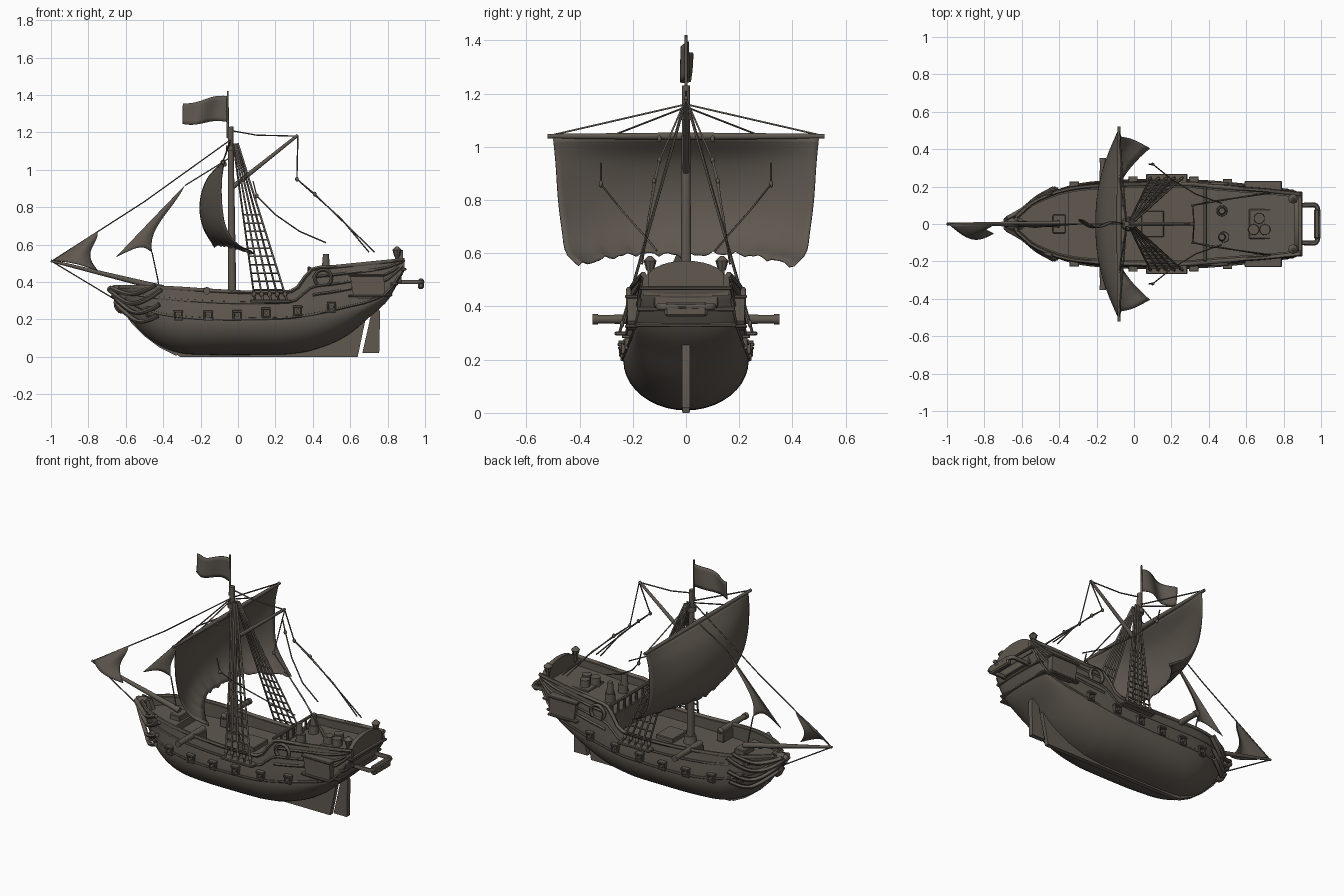
import bpy, bmesh, math
from mathutils import Vector, Matrix

if "Cube" in bpy.data.objects:
    bpy.data.objects.remove(bpy.data.objects["Cube"])

mat = bpy.data.materials.new("weathered_dark_wood")
mat.diffuse_color = (0.115, 0.098, 0.080, 1)
mat.use_nodes = True
mat.node_tree.nodes["Principled BSDF"].inputs["Base Color"].default_value = mat.diffuse_color
SIDES = (1, -1)


def finish(o, angle=35):
    o.data.materials.clear()
    o.data.materials.append(mat)
    bpy.ops.object.select_all(action='DESELECT')
    o.select_set(True)
    bpy.context.view_layer.objects.active = o
    bpy.ops.object.shade_smooth_by_angle(angle=math.radians(angle))
    return o


def from_bm(name, bm, angle=35):
    bmesh.ops.recalc_face_normals(bm, faces=bm.faces)
    me = bpy.data.meshes.new(name)
    bm.to_mesh(me)
    bm.free()
    o = bpy.data.objects.new(name, me)
    bpy.context.collection.objects.link(o)
    return finish(o, angle)


def interp(tab, t):
    """Smooth interpolation through rows (key, values...)."""
    t = min(max(t, tab[0][0]), tab[-1][0])
    i = max(j for j in range(len(tab) - 1) if tab[j][0] <= t)
    h = tab[i + 1][0] - tab[i][0]
    s = (t - tab[i][0]) / h

    def slope(j, c):
        a, b = tab[max(j - 1, 0)], tab[min(j + 1, len(tab) - 1)]
        return (b[c] - a[c]) / (b[0] - a[0])
    return [(2*s**3 - 3*s*s + 1) * tab[i][c] + (s**3 - 2*s*s + s) * h * slope(i, c)
            + (3*s*s - 2*s**3) * tab[i + 1][c] + (s**3 - s*s) * h * slope(i + 1, c)
            for c in range(1, len(tab[0]))]


def tubes(name, paths, r, curved=False):
    cu = bpy.data.curves.new(name, 'CURVE')
    cu.dimensions = '3D'
    cu.bevel_depth, cu.bevel_resolution, cu.use_fill_caps = r, 1, True
    for p in paths:
        sp = cu.splines.new('NURBS' if curved else 'POLY')
        sp.points.add(len(p) - 1)
        for q, c in zip(sp.points, p):
            q.co = (*c[:3], 1)
        if curved:
            sp.order_u, sp.use_endpoint_u, sp.resolution_u = 3, True, 6
    o = bpy.data.objects.new(name, cu)
    bpy.context.collection.objects.link(o)
    bpy.ops.object.select_all(action='DESELECT')
    o.select_set(True)
    bpy.context.view_layer.objects.active = o
    bpy.ops.object.convert(target='MESH')
    return finish(bpy.context.view_layer.objects.active, 60)


def boxes(name, items, bevel=0.004):
    bm = bmesh.new()
    for c, s in items:
        bmesh.ops.create_cube(bm, size=1, matrix=Matrix.Translation(c) @ Matrix.Diagonal((*s, 1)))
    bmesh.ops.bevel(bm, geom=bm.edges[:], offset=bevel, segments=1, affect='EDGES')
    return from_bm(name, bm)


def rods(name, items, seg=14):
    bm = bmesh.new()
    for a, b, r0, r1 in items:
        a, b = Vector(a), Vector(b)
        m = Matrix.Translation((a + b) / 2) @ (b - a).to_track_quat('Z', 'Y').to_matrix().to_4x4()
        bmesh.ops.create_cone(bm, cap_ends=True, segments=seg, radius1=r0, radius2=r1,
                              depth=(b - a).length, matrix=m)
    return from_bm(name, bm)


def balls(name, items):
    bm = bmesh.new()
    for c, s in items:
        bmesh.ops.create_uvsphere(bm, u_segments=12, v_segments=8, radius=1,
                                  matrix=Matrix.Translation(c) @ Matrix.Diagonal((*s, 1)))
    return from_bm(name, bm, 60)


def plate(name, pts, vec):
    bm = bmesh.new()
    f = bm.faces.new([bm.verts.new(Vector(p) - Vector(vec) / 2) for p in pts])
    ext = bmesh.ops.extrude_face_region(bm, geom=[f])
    bmesh.ops.translate(bm, vec=vec, verts=[v for v in ext['geom'] if isinstance(v, bmesh.types.BMVert)])
    return from_bm(name, bm)


def cloth(name, f, nu, nv, thick=0.005):
    bm = bmesh.new()
    g = [[bm.verts.new(f(i / nu, j / nv)) for j in range(nv + 1)] for i in range(nu + 1)]
    for i in range(nu):
        for j in range(nv):
            bm.faces.new((g[i][j], g[i + 1][j], g[i + 1][j + 1], g[i][j + 1]))
    bmesh.ops.remove_doubles(bm, verts=bm.verts, dist=1e-5)
    o = from_bm(name, bm, 60)
    m = o.modifiers.new("thickness", 'SOLIDIFY')
    m.thickness, m.offset = thick, 0
    return o


# Hull stations: x, keel z, beam, beam z, rim half width, rim z
HULL = [(-.64, .32, .02, .34, .03, .375), (-.60, .25, .05, .31, .065, .375), (-.55, .17, .09, .27, .11, .375),
        (-.48, .10, .14, .24, .145, .372), (-.40, .05, .18, .22, .175, .37), (-.30, .018, .21, .205, .195, .365),
        (-.15, .01, .228, .195, .208, .355), (.05, .01, .235, .195, .215, .345), (.25, .012, .235, .2, .215, .347),
        (.31, .018, .233, .205, .213, .362), (.36, .025, .23, .21, .208, .43), (.40, .035, .228, .215, .203, .47),
        (.50, .07, .22, .235, .195, .48), (.60, .125, .21, .26, .187, .49), (.70, .21, .2, .285, .18, .5),
        (.80, .30, .185, .335, .17, .51), (.85, .385, .175, .41, .165, .515), (.89, .46, .165, .475, .16, .52)]


def side(x, f):
    """Point on the topside: f=0 widest line, f=1 rim."""
    k, B, zb, T, zt = interp(HULL, x)
    return Vector((x, B + (T - B) * f, zb + (zt - zb) * f))


def section(x):
    k, B, zb, T, zt = interp(HULL, x)
    half = [(x, B * math.sin(a), k + (zb - k) * (1 - math.cos(a))) for a in [i * math.pi / 20 for i in range(11)]]
    half += [tuple(side(x, f)) for f in (.33, .67, 1)]
    zd = .325 if x < -.35 else (.285 if x < .375 else zt - .045)
    zd, inner = max(zd, k + .005), max(T - .02, .005)
    half += [(x, inner, zt), (x, inner, zd), (x, 0, zd)]
    return half + [(p[0], -p[1], p[2]) for p in half[-2:0:-1]]


xs = sorted([-.64 + 1.53 * i / 60 for i in range(61)] + [-.351, -.349, .374, .376])
bm = bmesh.new()
rings = [[bm.verts.new(p) for p in section(x)] for x in xs]
for a, b in zip(rings, rings[1:]):
    for i in range(len(a)):
        j = (i + 1) % len(a)
        bm.faces.new((a[i], a[j], b[j], b[i]))
bm.faces.new(rings[0])
bm.faces.new(rings[-1])
from_bm("hull", bm)


# Rails and wales along both sides
def strake(f, x0, x1, s, n=40):
    return [Vector((1, s, 1)) * side(x0 + (x1 - x0) * i / n, f) for i in range(n + 1)]


tubes("rim_rails", [strake(1, -.63, .89, s) for s in SIDES], .011)
tubes("wales", [strake(f, -.6, .86, s) for s in SIDES for f in (.05, .62)], .007)
tubes("quarter_rails", [strake(f, .4, .88, s, 12) for s in SIDES for f in (.45, .82)], .008)

# Keel, stem and rudder
plate("keel", [(-.36, 0, .035), (-.31, 0, 0), (.64, 0, 0), (.69, 0, .24), (.5, 0, .12), (.3, 0, .04)], (0, .028, 0))
plate("stem", [(-.69, 0, .36), (-.6, 0, .38), (-.52, 0, .2), (-.33, 0, .04), (-.33, 0, .005), (-.42, 0, .05),
               (-.5, 0, .11), (-.57, 0, .18), (-.63, 0, .27)], (0, .03, 0))
plate("rudder", [(.665, 0, .02), (.712, 0, .23), (.735, 0, .3), (.76, 0, .24), (.755, 0, .02)], (0, .03, 0))

# Beakhead: curved rails and figurehead
BEAK = [[(-.69, .02, .36), (-.61, .05, .28), (-.5, .16, .29), (-.41, .185, .36)],
        [(-.67, .02, .33), (-.59, .08, .24), (-.5, .16, .23), (-.42, .19, .28)],
        [(-.65, .02, .28), (-.57, .08, .2), (-.5, .155, .18), (-.43, .19, .22)],
        [(-.68, .03, .37), (-.6, .07, .33), (-.52, .14, .34), (-.44, .17, .385)]]
tubes("beakhead_rails", [[(x, y * s, z) for x, y, z in p] for p in BEAK for s in SIDES], .012, True)
balls("figurehead", [((-.65, 0, .355), (.04, .035, .03)), ((-.62, 0, .29), (.045, .04, .06)),
                     ((-.56, 0, .22), (.03, .04, .035)), ((-.68, 0, .36), (.02, .02, .02))])

# Gun ports
PORTS = [(-.47, .24), (-.32, .22), (-.16, .22), (-.005, .222), (.15, .235), (.32, .245), (.5, .265)]
frames, muzzles = [], []
for x, z in PORTS:
    y = side(x, .15).y
    for s in SIDES:
        frames += [((x, s * y, z - .022), (.045, .03, .01)), ((x, s * (y + .004), z + .022), (.05, .04, .012)),
                   ((x - .019, s * y, z), (.009, .03, .045)), ((x + .019, s * y, z), (.009, .03, .045))]
        muzzles.append(((x, s * (y - .03), z), (x, s * (y + .02), z), .01, .01))
boxes("gun_port_frames", frames, .002)
rods("gun_muzzles", muzzles)

# Deck cannons with carriages
rods("deck_cannons", [((-.167, s * a, .352), (-.167, s * b, .352), r, q) for s in SIDES
                      for a, b, r, q in ((.1, .35, .021, .015), (.33, .352, .019, .019), (.085, .1, .008, .02))])
boxes("cannon_carriages", [((-.167, s * .145, .315), (.05, .1, .06)) for s in SIDES])

# Stern: taffrail arch, ledges, window panel, galleries, bracket
arch = [(.87, .15 * math.cos(a), .5 + .072 * math.sin(a)) for a in [i * math.pi / 14 for i in range(15)]]
plate("taffrail_arch", [(.87, .16, .44)] + arch + [(.87, -.16, .44)], (.025, 0, 0))
boxes("stern_ledges", [((.885, 0, .468), (.03, .35, .014)), ((.835, 0, .39), (.04, .37, .016)),
                       ((.805, 0, .33), (.04, .38, .014))])
boxes("stern_window_panel", [((.855, 0, .425), (.04, .24, .06))])
GAL = [(.6, .43), (.615, .33), (.645, .31), (.765, .315), (.785, .345), (.78, .44)]
for s in SIDES:
    plate("side_gallery", [(x, s * .195, z) for x, z in GAL], (0, .05, 0))
boxes("gallery_trims", [((.69, s * .2, z), (.2, .06, .013)) for s in SIDES for z in (.437, .325)])
tubes("stern_bracket", [[(.83, .1, .4), (.93, .1, .4), (.985, .105, .4), (.985, 0, .4), (.985, -.105, .4),
                         (.93, -.1, .4), (.83, -.1, .4)]], .013, True)
boxes("stern_bracket_band", [((.978, 0, .39), (.032, .16, .055))], .008)
rods("stern_lanterns", [((.85, s * .135, a), (.85, s * .135, b), r, q) for s in SIDES
                        for a, b, r, q in ((.5, .535, .01, .01), (.535, .57, .014, .024), (.57, .59, .026, .006))], 8)
tubes("side_scrolls", [[(.455 + .045 * math.cos(a), s * .215, .42 + .045 * math.sin(a))
                        for a in [i * math.pi / 8 for i in range(-2, 11)]] for s in SIDES], .01)

# Deck fittings
boxes("deck_fittings", [((.38, 0, .475), (.018, .4, .014)), ((.1, 0, .295), (.12, .14, .03)),
                        ((-.4, 0, .335), (.07, .1, .04)), ((.378, 0, .35), (.012, .4, .12)),
                        ((.69, 0, .452), (.15, .16, .012))])
rods("break_rail_posts", [((.38, -.18 + .06 * i, .4), (.38, -.18 + .06 * i, .475), .008, .008) for i in range(7)], 8)
rods("barrels", [((x, y, z), (x, y, z + .055), .03, .028) for x, y, z in
                 ((.67, .03, .445), (.7, -.03, .445), (.64, -.03, .445), (.47, .07, .43), (.48, -.07, .43))])
rods("helm_posts", [((.47, s * .07, .48), (.47, s * .07, .55), .022, .016) for s in SIDES])

# Mast, spars, bowsprit
rods("mast", [((-.03, 0, .28), (-.04, 0, 1.23), .022, .015), ((-.03, 0, .28), (-.03, 0, .33), .04, .032),
              ((-.055, 0, 1.17), (-.055, 0, 1.42), .007, .005), ((-.04, 0, 1.1), (-.04, 0, 1.13), .025, .025)])
rods("yard", [((-.08, 0, 1.04), (-.08, s * .52, 1.04), .014, .009) for s in SIDES])
rods("gaff", [((-.025, 0, .91), (.32, 0, 1.185), .013, .008)])
rods("bowsprit", [((-.4, 0, .365), (-1, 0, .513), .018, .007)])

# Square mainsail: centre profile and edge profile, both top to bottom
MID = [(0, -.085, 1.04), (.2, -.165, .95), (.5, -.203, .82), (.8, -.185, .69), (1, -.125, .59)]
EDGE = [(0, -.075, 1.035, .5), (.2, -.088, .94, .49), (.5, -.085, .8, .48), (.75, -.06, .68, .465),
        (.9, .0, .6, .45), (1, .085, .553, .405)]


def mainsail(u, v):
    u = 2 * u - 1
    (mx, mz), (ex, ez, ey) = interp(MID, v), interp(EDGE, v)
    w = abs(u) ** 2.3
    rag = v ** 12 * (.014 * math.sin(math.pi * abs(u)) + .006 * math.sin(31 * u) + .004 * math.sin(57 * u))
    return (mx + (ex - mx) * w, u * ey, mz + (ez - mz) * w + rag)


cloth("mainsail", mainsail, 48, 24)


def jib(A, tip, C, k, foot, belly):
    A, tip, C = Vector(A), Vector(tip), Vector(C)

    def f(u, v):
        e = u * (1 - k * math.sin(math.pi * v))
        w = v + (1 - v) * foot * math.sin(math.pi * u)
        return A.lerp(C, e).lerp(tip, w) + Vector((0, belly * math.sin(math.pi * u) * (1 - w), 0))
    return f


cloth("outer_jib", jib((-.99, 0, .515), (-.75, 0, .67), (-.75, -.05, .46), .3, .05, -.06), 12, 12)
cloth("inner_jib", jib((-.65, 0, .535), (-.285, 0, .915), (-.46, 0, .56), .4, .1, -.02), 12, 16)
cloth("flag", lambda u, v: (-.055 - .24 * u, .025 * math.sin(7 * u + v) * u ** .5,
                            1.255 - .008 * u + v * (.14 - .03 * u) + .008 * math.sin(6 * u)), 20, 6)

# Rigging
ropes = [[(-.99, 0, .515), (-.5, 0, .83), (-.04, 0, 1.16)], [(-.285, 0, .915), (-.05, 0, 1.06)],
         [(-1, 0, .513), (-.58, 0, .26)], [(-.46, 0, .56), (-.43, 0, .42), (-.42, 0, .36)],
         [(-.75, 0, .46), (-.6, 0, .42), (-.5, 0, .37)],
         [(-.04, 0, 1.21), (.1, 0, 1.185), (.32, 0, 1.18)]]
for s in SIDES:
    ropes += [[(-.08, s * .5, 1.045), (-.04, 0, 1.16)], [(-.08, s * .27, 1.045), (-.04, 0, 1.15)],
              [(.32, 0, 1.18), (.315, s * .1, .95), (.41, s * .12, .87), (.73, s * .165, .56)],
              [(.315, s * .1, .95), (.55, s * .14, .74), (.7, s * .165, .56)],
              [(.08, s * .32, .94), (.1, s * .32, .86), (.2, s * .24, .76), (.33, s * .16, .67), (.47, s * .11, .61)]]
tubes("stays_and_braces", ropes, .0038)
balls("rope_blocks", [((x, s * y, z), (.01, .008, .013)) for s in SIDES for x, y, z in
                      ((.1, .32, .86), (.315, .1, .95), (.41, .12, .87), (-.07, .1, 1.03))])


def shroud(i, s, t):
    return Vector((.09 + .043 * i, s * .25, .3)).lerp(Vector((-.025 + .006 * i, s * .012, 1.14)), t)


tubes("shrouds", [[shroud(i, s, 0), shroud(i, s, 1)] for i in range(5) for s in SIDES], .0055)
tubes("ratlines", [[shroud(0, s, t), shroud(4, s, t)] for s in SIDES
                   for t in [.07 + .053 * k for k in range(10)]], .0045)
boxes("shroud_channels", [((.175, s * .238, .298), (.22, .06, .016)) for s in SIDES])
balls("deadeyes", [(shroud(i, s, .04), (.012, .008, .014)) for i in range(5) for s in SIDES])
